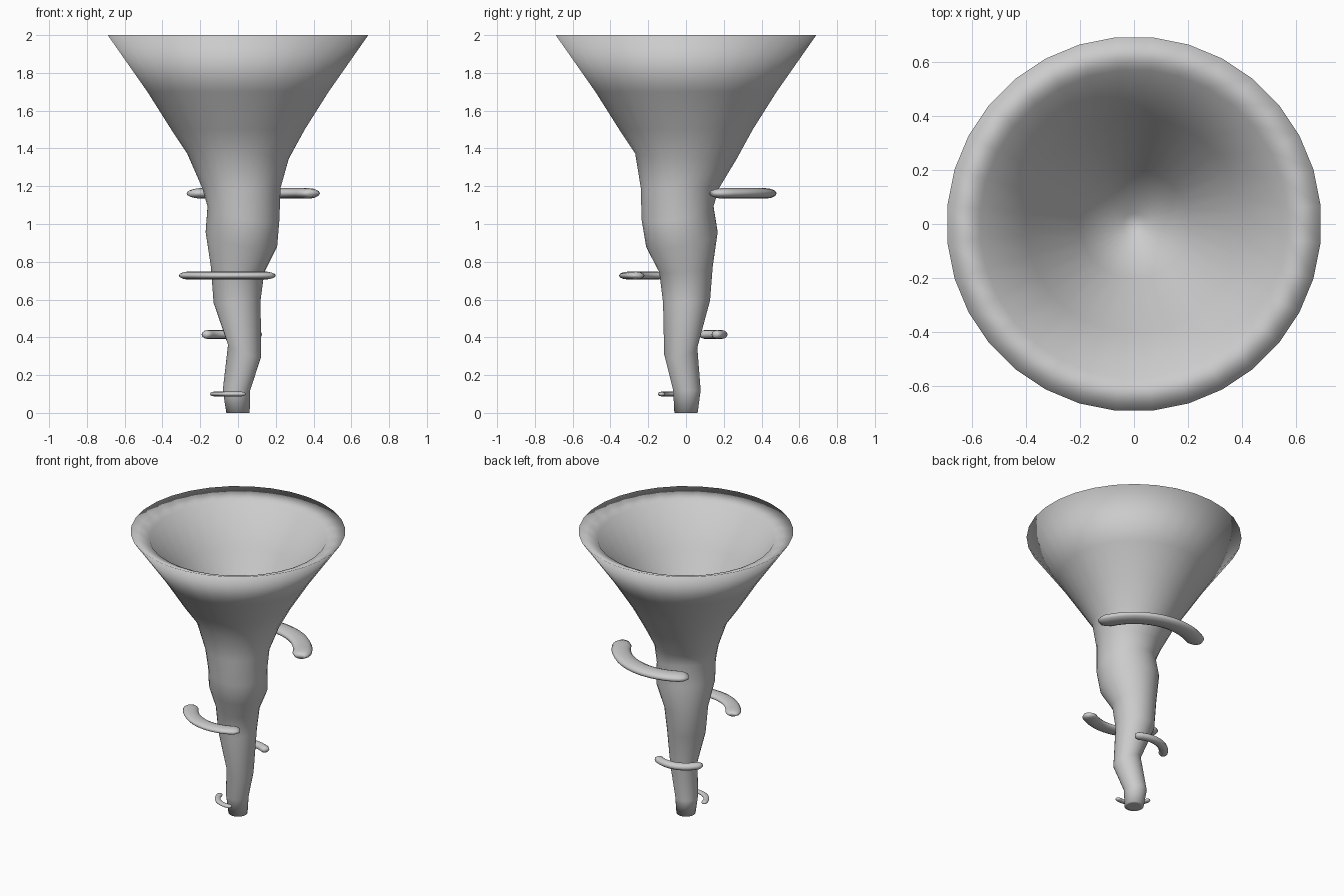
import bpy, bmesh
from math import sin, cos, pi, radians

if "Cube" in bpy.data.objects:
    bpy.data.objects.remove(bpy.data.objects["Cube"])

SIDES = 32


def loft(name, rings, sharp=75):
    """Skin a list of point rings and cap both ends."""
    bm = bmesh.new()
    loops = [[bm.verts.new(p) for p in ring] for ring in rings]
    n = len(loops[0])
    for a, b in zip(loops, loops[1:]):
        for i in range(n):
            j = (i + 1) % n
            bm.faces.new((a[i], a[j], b[j], b[i]))
    bm.faces.new(loops[0])
    bm.faces.new(loops[-1])
    bmesh.ops.recalc_face_normals(bm, faces=bm.faces)
    for f in bm.faces:
        f.smooth = True
    me = bpy.data.meshes.new(name)
    bm.to_mesh(me)
    bm.free()
    ob = bpy.data.objects.new(name, me)
    bpy.context.collection.objects.link(ob)
    return ob


def level(z, r, cx=0, cy=0, tx=0, ty=0):
    """One funnel ring: height, radius, centre offset and tilt."""
    pts = []
    for i in range(SIDES):
        a = 2 * pi * (i + 0.5) / SIDES
        x, y = r * cos(a), r * sin(a)
        pts.append((cx + x, cy + y, z + tx * x + ty * y))
    return pts


# Twisting funnel: bent stem, flared mouth, lip and hollow inner cone
funnel = [
    (0.00, 0.04),
    (0.00, 0.062),
    (0.12, 0.073, -0.008, 0.005),
    (0.33, 0.088, 0.035, -0.028, -0.35, 0.2),
    (0.59, 0.125, -0.005, 0.003, 0.05, 0.05),
    (0.76, 0.142, -0.002, 0.0, -0.1, 0.1),
    (0.92, 0.190, 0.018, -0.022, -0.2, 0.2),
    (1.06, 0.191, 0.029, -0.045, -0.18, 0.18),
    (1.19, 0.208, 0.018, -0.032),
    (1.36, 0.270, 0.0, 0.0, -0.05, -0.05),
    (1.50, 0.355),
    (1.70, 0.482),
    (2.00, 0.693),
    (1.95, 0.57),
    (1.70, 0.40),
    (1.40, 0.20),
    (1.17, 0.04),
]
loft("funnel", [level(*f) for f in funnel])


def wisp(name, z, outer, inner, half_h, start, end):
    """Flattened curved band with narrowed ends, circling the stem."""
    mid, half_w = (outer + inner) / 2, (outer - inner) / 2
    steps, sect = 16, 12
    trim = 0.07
    stops = [(0, 0.55), (trim / 2, 0.85)]
    stops += [(trim + (1 - 2 * trim) * i / steps, 1) for i in range(steps + 1)]
    stops += [(1 - trim / 2, 0.85), (1, 0.55)]
    rings = []
    for t, s in stops:
        a = radians(start + (end - start) * t)
        ring = []
        for k in range(sect):
            b = 2 * pi * k / sect
            r = mid + half_w * s * cos(b)
            ring.append((r * cos(a), r * sin(a), z + half_h * s * sin(b)))
        rings.append(ring)
    return loft(name, rings)


# Four wisps spiralling up around the stem
wisp("wisp_lowest", 0.10, 0.150, 0.112, 0.012, 182, 287)
wisp("wisp_low", 0.415, 0.220, 0.160, 0.023, 52, 157)
wisp("wisp_middle", 0.727, 0.355, 0.255, 0.021, 202, 307)
wisp("wisp_high", 1.162, 0.480, 0.355, 0.028, 19, 127)
